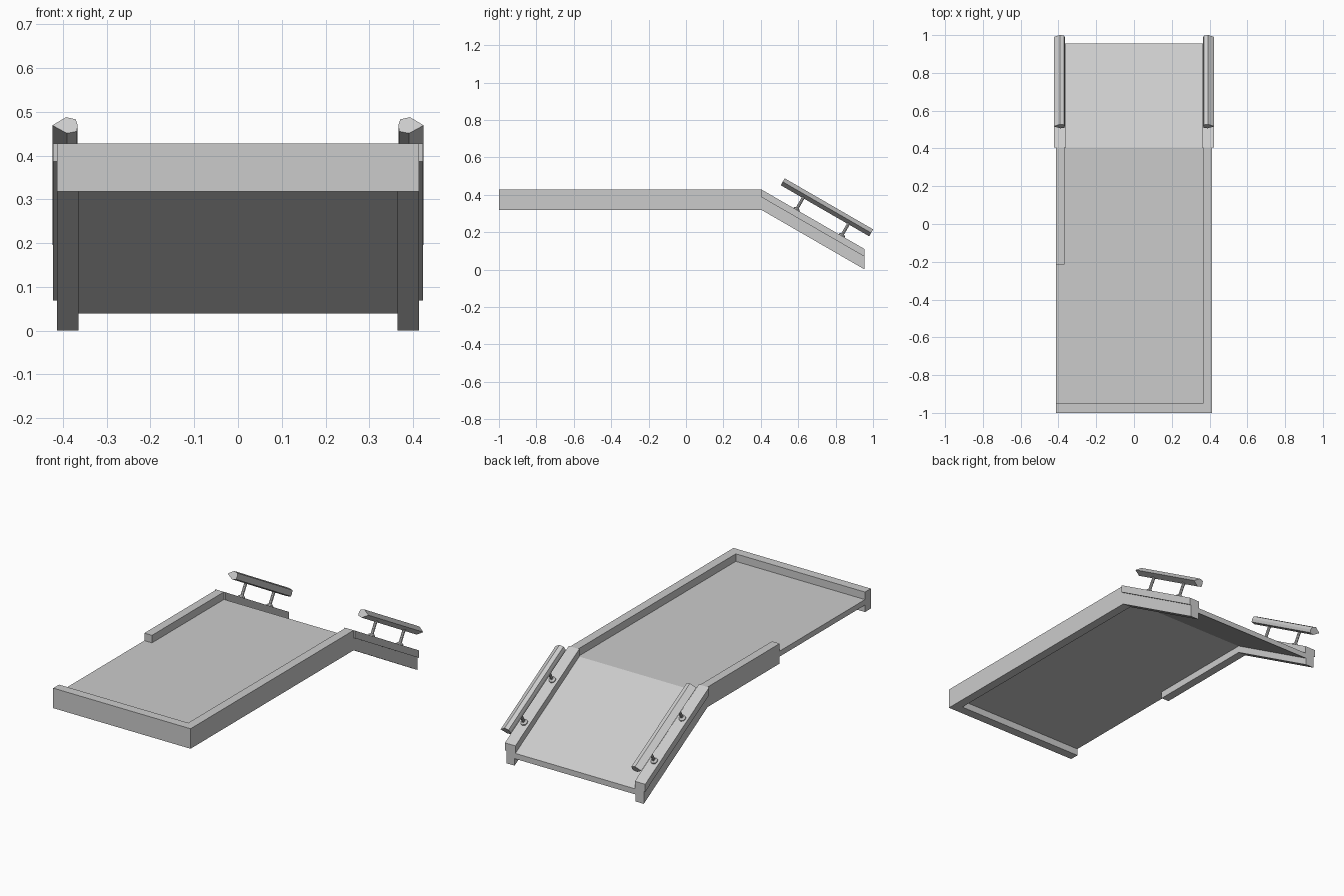
import bpy, bmesh, math
from mathutils import Vector

if "Cube" in bpy.data.objects:
    bpy.data.objects.remove(bpy.data.objects["Cube"])

BEND, END, FRONT = 0.405, 0.955, -1.0      # y stations
DROP = (END - BEND) * math.tan(math.radians(30))
ALONG = Vector((0, math.cos(math.radians(30)), -math.sin(math.radians(30))))
NORMAL = Vector((0, math.sin(math.radians(30)), math.cos(math.radians(30))))
SIDE = Vector((1, 0, 0))
Z0, ZD0, ZD1, Z1 = 0.318, 0.356, 0.386, 0.427   # frame bottom, deck bottom/top, frame top


def loft(name, rings):
    """Closed solid through a list of equal-length rings."""
    bm = bmesh.new()
    loops = [[bm.verts.new(p) for p in r] for r in rings]
    n = len(loops[0])
    for a, b in zip(loops, loops[1:]):
        for i in range(n):
            bm.faces.new((a[i], a[(i + 1) % n], b[(i + 1) % n], b[i]))
    bm.faces.new(loops[0][::-1])
    bm.faces.new(loops[-1])
    bmesh.ops.recalc_face_normals(bm, faces=bm.faces)
    me = bpy.data.meshes.new(name)
    bm.to_mesh(me)
    bm.free()
    ob = bpy.data.objects.new(name, me)
    bpy.context.collection.objects.link(ob)
    return ob


def slab(name, x0, x1, stations, low, high):
    """Bar running along y; stations are (y, z offset) pairs."""
    return loft(name, [[(x0, y, low + d), (x1, y, low + d), (x1, y, high + d), (x0, y, high + d)]
                       for y, d in stations])


FLAT = (BEND, 0)
TIP = (END, -DROP)

# Deck plates
slab("platform_deck", -0.414, 0.38, [(-0.98, 0), FLAT], ZD0, ZD1)
slab("ramp_deck", -0.38, 0.38, [FLAT, TIP], ZD0, ZD1)

# Raised frame around the platform, left side open towards the front
slab("front_rail", -0.414, 0.414, [(FRONT, 0), (-0.95, 0)], Z0, Z1)
slab("right_rail", 0.365, 0.414, [(-0.95, 0), FLAT], Z0, Z1)
slab("left_rail", -0.414, -0.368, [(-0.215, 0), FLAT], Z0, Z1)

# Handle cross-section: rounded inside, pointed outside
GRIP = [(0.3665, 0), (0.371, 0.016), (0.393, 0.0215), (0.4245, 0), (0.391, -0.021), (0.3685, -0.016)]


def round_ring(center, radius, n=8):
    return [center + radius * (SIDE * math.cos(2 * math.pi * i / n) + ALONG * math.sin(2 * math.pi * i / n))
            for i in range(n)]


for s, tag in ((1, "right"), (-1, "left")):
    # Ramp stringer with a wider cap
    a, b = sorted((s * 0.365, s * 0.414))
    slab(tag + "_ramp_stringer", a, b, [FLAT, TIP], Z0, ZD1)
    a, b = sorted((s * 0.36, s * 0.423))
    slab(tag + "_ramp_cap", a, b, [FLAT, TIP], ZD1, Z1)
    # Handle bar
    start = Vector((0, 0.517, 0.469))
    loft(tag + "_handle", [[start + ALONG * d + SIDE * s * u + NORMAL * v for u, v in GRIP]
                           for d in (0, 0.546)])
    # Flared posts
    for i, y in enumerate((0.59, 0.832)):
        base = Vector((s * 0.392, y, Z1 - (y - BEND) * math.tan(math.radians(30))))
        loft(f"{tag}_post_{i + 1}", [round_ring(base + NORMAL * h, r)
                                     for h, r in ((-0.004, 0.019), (0.005, 0.018), (0.012, 0.008),
                                                  (0.068, 0.008), (0.082, 0.012))])
